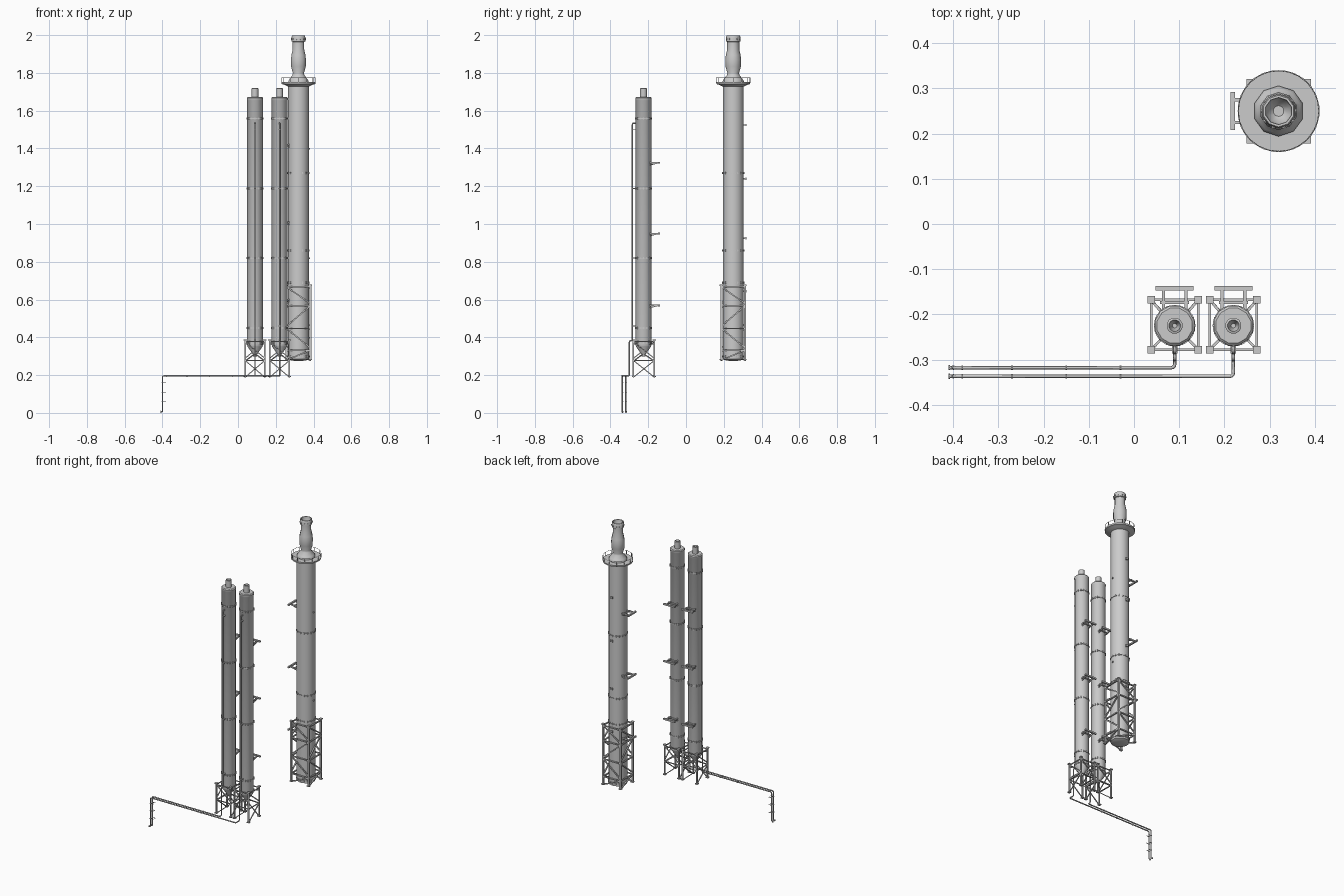
import bpy, bmesh
from math import sin, cos, pi, tau
from mathutils import Vector, Matrix

if "Cube" in bpy.data.objects:
    bpy.data.objects.remove(bpy.data.objects["Cube"])

def finish(name, bm, smooth=False):
    bmesh.ops.recalc_face_normals(bm, faces=bm.faces[:])
    me = bpy.data.meshes.new(name)
    bm.to_mesh(me)
    bm.free()
    ob = bpy.data.objects.new(name, me)
    bpy.context.collection.objects.link(ob)
    if smooth:
        bpy.ops.object.select_all(action='DESELECT')
        bpy.context.view_layer.objects.active = ob
        ob.select_set(True)
        bpy.ops.object.shade_smooth_by_angle(angle=0.7)
    return ob

def lathe(name, profile, cx, cy, n=16):
    """Revolve (radius, z) points; both ends are capped."""
    bm = bmesh.new()
    rings = [[bm.verts.new((cx + r * cos(tau * (i + .5) / n), cy + r * sin(tau * (i + .5) / n), z))
              for i in range(n)] for r, z in profile]
    for a, b in zip(rings, rings[1:]):
        for i in range(n):
            j = (i + 1) % n
            bm.faces.new((a[i], a[j], b[j], b[i]))
    bm.faces.new(rings[0])
    bm.faces.new(rings[-1])
    return finish(name, bm, True)

def box(bm, centre, size):
    bmesh.ops.create_cube(bm, size=1, matrix=Matrix.Translation(centre) @ Matrix.Diagonal((*size, 1)))

def beam(bm, p, q, w):
    p, q = Vector(p), Vector(q)
    d = q - p
    m = Matrix.Translation((p + q) / 2) @ d.to_track_quat('Z', 'Y').to_matrix().to_4x4()
    bmesh.ops.create_cube(bm, size=1, matrix=m @ Matrix.Diagonal((w, w, d.length, 1)))

def disc(bm, centre, r, h, axis, n=10):
    m = Matrix.Translation(centre) @ Vector(axis).to_track_quat('Z', 'Y').to_matrix().to_4x4()
    bmesh.ops.create_cone(bm, cap_ends=True, segments=n, radius1=r, radius2=r, depth=h, matrix=m)

def pipe(name, pts, r, bend=0.008):
    """Round pipe through corner points with eased bends."""
    pts = [Vector(p) for p in pts]
    path = [pts[0]]
    for a, b, c in zip(pts, pts[1:], pts[2:]):
        k = min(bend, (a - b).length * .45, (c - b).length * .45)
        s, e = b + (a - b).normalized() * k, b + (c - b).normalized() * k
        path += [s * (1 - t) ** 2 + b * 2 * t * (1 - t) + e * t * t for t in (0, .33, .67, 1)]
    path.append(pts[-1])
    cu = bpy.data.curves.new(name, 'CURVE')
    cu.dimensions = '3D'
    cu.bevel_depth, cu.bevel_resolution, cu.use_fill_caps = r, 1, True
    sp = cu.splines.new('POLY')
    sp.points.add(len(path) - 1)
    for pt, co in zip(sp.points, path):
        pt.co = (*co, 1)
    ob = bpy.data.objects.new(name, cu)
    bpy.context.collection.objects.link(ob)
    bpy.ops.object.select_all(action='DESELECT')
    bpy.context.view_layer.objects.active = ob
    ob.select_set(True)
    bpy.ops.object.convert(target='MESH')

def flanges(name, cx, cy, r, levels):
    """Bolted ring joints around a shaft."""
    bm = bmesh.new()
    for z in levels:
        disc(bm, (cx, cy, z), r + .003, .004, (0, 0, 1), 24)
        for i in range(16):
            a = tau * i / 16
            box(bm, (cx + (r + .001) * cos(a), cy + (r + .001) * sin(a), z), (.004, .004, .011))
    finish(name, bm)

def tower(name, cx, cy, hx, hy, levels, w):
    """Square support frame: legs, pads, ring beams, zigzag braces."""
    bm = bmesh.new()
    lo, hi = levels[0], levels[-1]
    c = [(cx - hx, cy - hy), (cx + hx, cy - hy), (cx + hx, cy + hy), (cx - hx, cy + hy)]
    for i in range(4):
        p, q = c[i], c[(i + 1) % 4]
        beam(bm, (*p, lo), (*p, hi), w)
        for z in (lo + .003, hi - .003):
            box(bm, (*p, z), (.017, .017, .006))
        for z in levels[1:]:
            beam(bm, (*p, z - .012), (*q, z - .012), w * .65)
        for k, (a, b) in enumerate(zip(levels, levels[1:])):
            s, e = (q, p) if (len(levels) - k) % 2 == 0 else (p, q)
            beam(bm, (*s, a), (*e, b - .012), w * .65)
    finish(name, bm)

def wall_brackets(name, cx, cy, r, levels, direction, reach):
    """Stand-off brackets: saddle, two arms, struts and an outer bar."""
    d = Vector(direction)
    t = Vector((-d.y, d.x, 0))
    bm = bmesh.new()
    for z in levels:
        o = Vector((cx, cy, z))
        for s in (-.025, .025):
            beam(bm, o + d * (r * .75) + t * s, o + d * reach + t * s, .007)
            beam(bm, o + d * (r * .8) + t * s - Vector((0, 0, .012)), o + d * reach + t * s, .004)
        beam(bm, o + d * (r + .008) - t * .032, o + d * (r + .008) + t * .032, .007)
        beam(bm, o + d * reach - t * .042, o + d * reach + t * .042, .010)
    finish(name, bm)

# ---- tall stack ----
X, Y = .32, .25
lathe("tall_shaft", [(.02, .276), (.045, .28), (.056, .285), (.056, 1.745)], X, Y, 16)
flanges("tall_shaft_flanges", X, Y, .056, (.30, .69, .86, 1.27))
lathe("tall_head", [(.056, 1.745), (.056, 1.758), (.050, 1.768), (.033, 1.79), (.031, 1.80), (.041, 1.835),
                    (.042, 1.87), (.039, 1.895), (.032, 1.925), (.032, 1.965), (.038, 1.968), (.038, 1.992),
                    (.035, 2.0), (.030, 2.0), (.027, 1.96), (.012, 1.945)], X, Y, 10)
bm = bmesh.new()
for i in range(10):
    a = tau * i / 10
    disc(bm, (X + .037 * cos(a), Y + .037 * sin(a), 1.98), .005, .006, (cos(a), sin(a), 0), 6)
finish("head_studs", bm)

# gallery with railing
lathe("gallery_deck", [(.055, 1.728), (.075, 1.738), (.090, 1.742), (.091, 1.752), (.055, 1.752)], X, Y, 24)
bm = bmesh.new()
ring = [Vector((X + .089 * cos(tau * i / 24), Y + .089 * sin(tau * i / 24), 1.776)) for i in range(24)]
for i, p in enumerate(ring):
    beam(bm, p, ring[(i + 1) % 24], .0015)
    if i % 2 == 0:
        beam(bm, (p.x, p.y, 1.748), p, .003)
finish("gallery_railing", bm)

tower("tall_support_frame", X, Y, .063, .063, (.28, .345, .46, .58, .68), .011)
wall_brackets("tall_side_brackets", X, Y, .056, (.60, 1.01, 1.42), (-1, 0, 0), .101)

# small lugs on the back and a thin line on the right
bm = bmesh.new()
for z in (.645, .925, 1.24, 1.525):
    beam(bm, (X, Y + .05, z), (X, Y + .068, z), .007)
    box(bm, (X, Y + .067, z), (.018, .004, .012))
for z in (.40, .82, 1.40):
    box(bm, (X + .056, Y, z), (.008, .008, .008))
finish("tall_lugs", bm)

# ---- two slim tanks with feed pipes ----
for tag, cx, py in (("left", .09, -.318), ("right", .22, -.337)):
    cy = -.225
    lathe(tag + "_tank", [(.010, .30), (.012, .312), (.041, .352), (.043, .36), (.043, 1.655), (.045, 1.658),
                          (.045, 1.668), (.040, 1.673), (.018, 1.673), (.018, 1.718), (.015, 1.72),
                          (.013, 1.72), (.005, 1.685)], cx, cy, 12)
    flanges(tag + "_tank_flanges", cx, cy, .043, (.37, .45, .82, 1.19, 1.56))
    tower(tag + "_tank_frame", cx, cy + .002, .052, .055, (.19, .29, .39), .008)
    bm = bmesh.new()
    # struts from the frame to the cone and the outlet
    for sx in (-1, 1):
        for sy in (-1, 1):
            k = (cx + sx * .052, cy + .002 + sy * .055)
            beam(bm, (*k, .365), (cx + sx * .026, cy + sy * .026, .365), .006)
            beam(bm, (*k, .275), (cx, cy, .315), .005)
    finish(tag + "_tank_struts", bm)
    wall_brackets(tag + "_tank_brackets", cx, cy, .043, (.57, .95, 1.325), (0, 1, 0), .083)

    pipe(tag + "_feed_pipe", [(-.41, py, .007), (-.40, py, .007), (-.40, py, .197), (cx, py, .197),
                              (cx, -.300, .197), (cx, -.300, .383), (cx, -.284, .383),
                              (cx, -.284, 1.535), (cx, -.262, 1.535)], .0038)
    # pipe collars and clamps
    bm = bmesh.new()
    disc(bm, (-.409, py, .007), .006, .004, (1, 0, 0))
    for x in (-.38, -.27, -.15, -.03):
        disc(bm, (x, py, .197), .0052, .004, (1, 0, 0))
    for z in (.06, .11, .16):
        disc(bm, (-.40, py, z), .005, .004, (0, 0, 1))
        box(bm, (-.39, py, z), (.02, .003, .003))
    for z in (.46, .82, 1.19, 1.5):
        box(bm, (cx, -.276, z), (.012, .022, .005))
    finish(tag + "_pipe_collars", bm)

# settle on z = 0
low = min(v.co.z for o in bpy.data.objects for v in o.data.vertices)
for o in bpy.data.objects:
    o.location.z = -low
